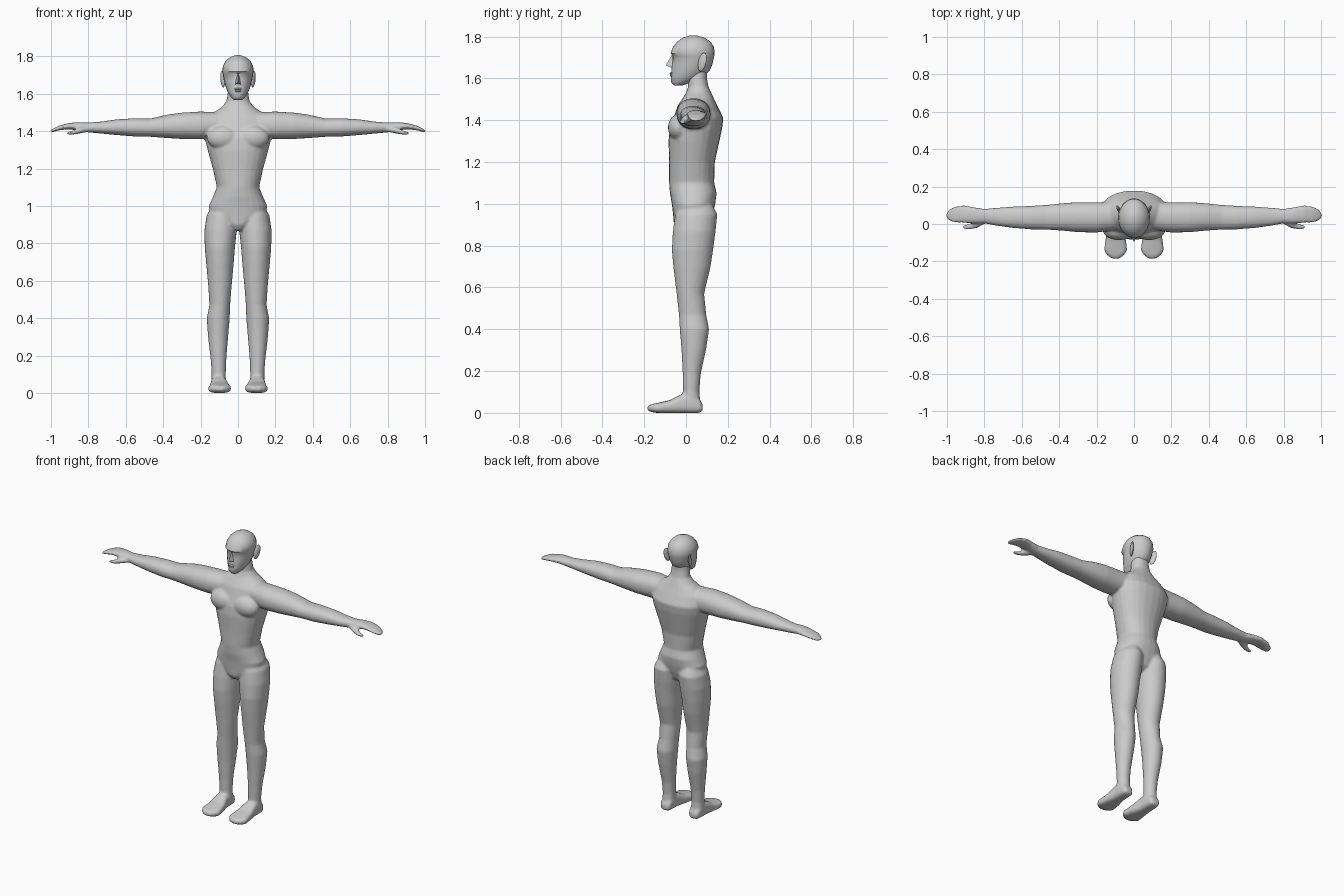
import bpy, bmesh, math
from mathutils import Matrix, Vector


def loft(bm, axis, rows, power=2.0, sides=24, mirror=False):
    """Skin closed rings; row = (position on axis, a0, a1, b0, b1) with a, b the other axes in order."""
    for sx in ((1, -1) if mirror else (1,)):
        rings = []
        for t, a0, a1, b0, b1 in rows:
            ring = []
            for i in range(sides):
                ang = 2 * math.pi * i / sides
                c, s = math.cos(ang), math.sin(ang)
                a = (a0 + a1) / 2 + (a1 - a0) / 2 * math.copysign(abs(c) ** (2 / power), c)
                b = (b0 + b1) / 2 + (b1 - b0) / 2 * math.copysign(abs(s) ** (2 / power), s)
                co = [a, b]
                co.insert(axis, t)
                co[0] *= sx
                ring.append(bm.verts.new(co))
            rings.append(ring)
        for r, q in zip(rings, rings[1:]):
            for i in range(sides):
                j = (i + 1) % sides
                bm.faces.new((r[i], r[j], q[j], q[i]))
        bm.faces.new(rings[0])
        bm.faces.new(rings[-1])


def ball(bm, loc, radii, rot=(0, 0, 0)):
    m = Matrix.Translation(loc)
    for k, ax in enumerate('XYZ'):
        m = m @ Matrix.Rotation(math.radians(rot[k]), 4, ax)
    bmesh.ops.create_uvsphere(bm, u_segments=16, v_segments=10, radius=1,
                              matrix=m @ Matrix.Diagonal((*radii, 1)))


def finish(bm, name, angle=180):
    bmesh.ops.recalc_face_normals(bm, faces=bm.faces)
    me = bpy.data.meshes.new(name)
    bm.to_mesh(me)
    bm.free()
    ob = bpy.data.objects.new(name, me)
    bpy.context.collection.objects.link(ob)
    bpy.ops.object.select_all(action='DESELECT')
    ob.select_set(True)
    bpy.context.view_layer.objects.active = ob
    bpy.ops.object.shade_smooth_by_angle(angle=math.radians(angle))
    return ob


# Torso and neck: height, half width, front, back
body = bmesh.new()
torso = [(.87, .03, -.04, .07), (.90, .08, -.058, .11), (.95, .15, -.062, .128),
         (1.0, .156, -.068, .14), (1.05, .134, -.077, .147), (1.1, .113, -.081, .135),
         (1.2, .135, -.081, .138), (1.3, .163, -.084, .16), (1.36, .178, -.078, .173),
         (1.41, .182, -.06, .179), (1.47, .165, -.04, .15), (1.5, .13, -.02, .135),
         (1.53, .085, 0, .122), (1.56, .062, .01, .108), (1.6, .056, .008, .1), (1.66, .05, .01, .1)]
loft(body, 2, [(z, -w, w, f, b) for z, w, f, b in torso], power=2.2)

# Chest muscles
for s in (1, -1):
    ball(body, (s * .08, -.035, 1.365), (.088, .052, .064))

# Legs: height, inner, outer, front, back
loft(body, 2, [(1.03, .04, .12, -.02, .11), (.95, .006, .168, -.052, .15), (.87, .006, .18, -.063, .142),
               (.78, .016, .178, -.068, .13), (.70, .022, .171, -.061, .118), (.57, .034, .159, -.045, .087),
               (.47, .042, .153, -.034, .097), (.40, .044, .167, -.03, .111), (.306, .052, .161, -.022, .097),
               (.187, .062, .147, -.016, .071), (.105, .065, .141, -.015, .064), (.04, .064, .142, -.02, .07)],
     mirror=True)

# Feet: along y, inner, outer, bottom, top
loft(body, 1, [(.08, .08, .125, .01, .04), (.065, .067, .138, 0, .065), (.03, .063, .143, -.001, .09),
               (-.02, .06, .145, -.001, .09), (-.08, .044, .152, -.001, .06), (-.14, .036, .16, 0, .047),
               (-.165, .052, .145, .004, .042), (-.184, .075, .12, .012, .034)], power=3, mirror=True)

# Arms and hands: along x, front, back, bottom, top
loft(body, 0, [(.08, -.03, .12, 1.37, 1.5), (.2, -.046, .116, 1.356, 1.505), (.3, -.044, .117, 1.358, 1.499),
               (.38, -.036, .111, 1.363, 1.488), (.47, -.03, .102, 1.37, 1.467), (.55, -.029, .097, 1.371, 1.469),
               (.65, -.021, .093, 1.379, 1.463), (.73, -.01, .087, 1.387, 1.451), (.8, .003, .081, 1.393, 1.446),
               (.86, .003, .091, 1.405, 1.448), (.91, .006, .1, 1.41, 1.442), (.96, .007, .094, 1.404, 1.428),
               (.99, .018, .078, 1.395, 1.413), (1.003, .03, .06, 1.393, 1.406)], power=2.2, mirror=True)

# Thumbs
loft(body, 0, [(.78, .01, .04, 1.40, 1.425), (.84, -.022, .02, 1.388, 1.422),
               (.88, -.03, .002, 1.381, 1.405), (.915, -.027, -.008, 1.38, 1.394)], mirror=True)

# Fuse the overlapping forms into one skin
body = finish(body, "body")
fuse = body.modifiers.new("fuse", 'REMESH')
fuse.mode = 'VOXEL'
fuse.voxel_size = .007
fuse.use_smooth_shade = True
soft = body.modifiers.new("soften", 'SMOOTH')
soft.factor = .5
soft.iterations = 6

# Head: height, half width, front, back
head = bmesh.new()
skull = [(1.567, .022, -.058, -.015), (1.582, .038, -.072, .03), (1.61, .056, -.071, .085),
         (1.64, .067, -.07, .115), (1.67, .075, -.067, .127), (1.706, .081, -.061, .135),
         (1.719, .085, -.074, .137), (1.75, .08, -.063, .134), (1.775, .066, -.043, .118),
         (1.795, .043, -.014, .088), (1.806, .012, .02, .05)]
loft(head, 2, [(z, -w, w, f, b) for z, w, f, b in skull])
finish(head, "head", 50)

# Nose
nose = bmesh.new()
pts = [(0, -.066, 1.715), (0, -.097, 1.662), (.018, -.06, 1.648), (-.018, -.06, 1.648), (0, -.04, 1.67)]
bmesh.ops.convex_hull(nose, input=[nose.verts.new(p) for p in pts])
finish(nose, "nose", 30)

# Lips
lips = bmesh.new()
ball(lips, (0, -.069, 1.625), (.02, .009, .006))
ball(lips, (0, -.068, 1.614), (.016, .009, .006))
finish(lips, "lips")

# Ears
ears = bmesh.new()
for s in (1, -1):
    ball(ears, (s * .082, .078, 1.678), (.009, .021, .046), (-14, s * 6, s * -25))
finish(ears, "ears")
